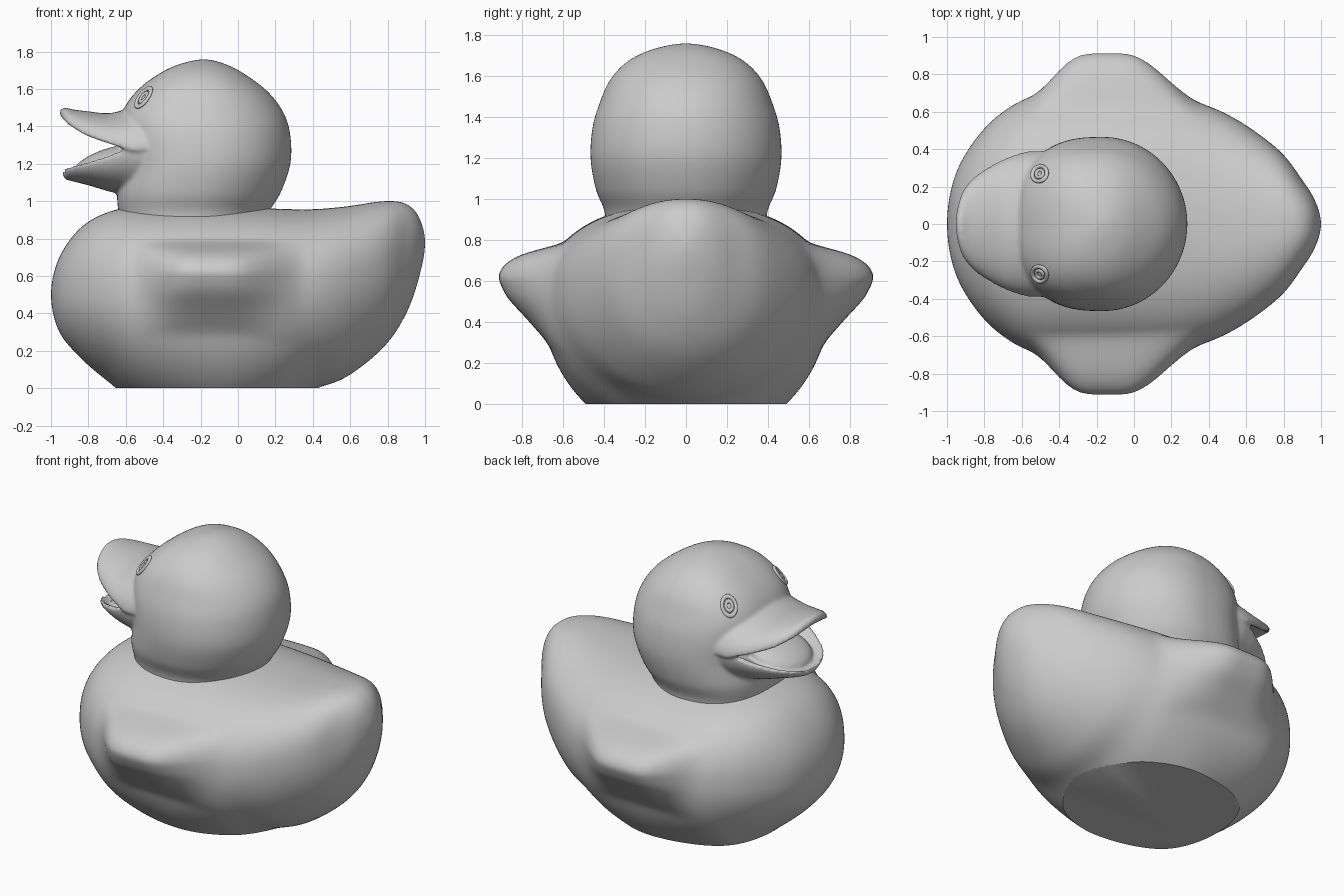
import bpy, bmesh, math
from mathutils import Vector
from mathutils.bvhtree import BVHTree

if "Cube" in bpy.data.objects:
    bpy.data.objects.remove(bpy.data.objects["Cube"])


def spline(stations, sub):
    """Dense Catmull-Rom rows; ends of zero width (4th value) close as round poles."""
    def phantom(end, nxt):
        p = [2 * a - b for a, b in zip(end, nxt)]
        if end[3] == 0:
            p[0] = nxt[0]
        return p
    pts = [phantom(stations[0], stations[1])] + list(stations) + [phantom(stations[-1], stations[-2])]
    rows = []
    for i in range(1, len(pts) - 2):
        for k in range(sub):
            t = k / sub
            rows.append([0.5 * (2 * b + (c - a) * t + (2 * a - 5 * b + 4 * c - d) * t * t
                                + (3 * b - a - 3 * c + d) * t ** 3)
                         for a, b, c, d in zip(*pts[i - 1:i + 3])])
    rows.append(list(stations[-1]))
    return rows


def loft(bm, stations, section, sub=10, n=160):
    rings = []
    for row in spline(stations, sub):
        rings.append([bm.verts.new(section(row, 2 * math.pi * j / n)) for j in range(n)])
    for r0, r1 in zip(rings, rings[1:]):
        for j in range(n):
            k = (j + 1) % n
            bm.faces.new((r0[j], r0[k], r1[k], r1[j]))
    for ring, st in ((rings[0], stations[0]), (rings[-1], stations[-1])):
        if st[3] != 0:
            bm.faces.new(ring)
    bmesh.ops.remove_doubles(bm, verts=bm.verts[:], dist=1e-5)
    bmesh.ops.recalc_face_normals(bm, faces=bm.faces[:])


def power(v, e):
    return math.copysign(abs(v) ** e, v)


def smoothstep(a, b, x):
    t = min(1, max(0, (x - a) / (b - a)))
    return t * t * (3 - 2 * t)


def make_object(name, bm):
    mesh = bpy.data.meshes.new(name)
    bm.to_mesh(mesh)
    bm.free()
    ob = bpy.data.objects.new(name, mesh)
    bpy.context.collection.objects.link(ob)
    bpy.ops.object.select_all(action='DESELECT')
    bpy.context.view_layer.objects.active = ob
    ob.select_set(True)
    return ob


# Cross-sections
def body_section(row, a):
    x, lo, hi, w, mid = row
    c, s = math.cos(a), math.sin(a)
    e = 2 / 2.3 if s > 0 else 1
    return (x, w * power(c, e), mid + (hi - mid if s > 0 else mid - lo) * power(s, e))


def head_section(row, a):
    z, front, back, w = row
    c, s = math.cos(a), math.sin(a)
    e = 2 / 2.6 if c < 0 else 1
    return ((front + back) / 2 + (back - front) / 2 * power(c, e), w * power(s, e), z)


def bill_section(row, a):
    x, rim, outer, w, inner = row
    c, s = math.cos(a), math.sin(a)
    if s >= 0:
        return (x, w * c, rim + (outer - rim) * s)
    return (x, 0.88 * w * c, rim + (inner - rim) * -s)


# Body: x, bottom, top, half width, height of widest point
bm = bmesh.new()
loft(bm, [(-1, .5, .5, 0, .5), (-.96, .31, .69, .25, .5), (-.85, .17, .85, .45, .5),
          (-.7, .04, .94, .6, .5), (-.5, -.1, .975, .69, .5), (-.1, -.2, .975, .70, .5),
          (.2, -.12, .96, .685, .51), (.4, -.01, .957, .63, .54), (.58, .06, .972, .54, .58),
          (.78, .22, 1.0, .39, .65), (.9, .40, .985, .235, .7), (.97, .6, .91, .12, .75),
          (1, .78, .78, 0, .78)], body_section, 11, 200)

# Wings: pull the flanks out to a side profile
wing = [(.26, .64), (.42, .78), (.52, .875), (.62, .92), (.68, .89), (.73, .81), (.765, .68), (.80, .5)]
for v in bm.verts:
    for (z0, y0), (z1, y1) in zip(wing, wing[1:]):
        if z0 <= v.co.z < z1:
            target = y0 + (y1 - y0) * (v.co.z - z0) / (z1 - z0)
            f = smoothstep(-.57, -.27, v.co.x) * (1 - smoothstep(-.05, .36, v.co.x))
            v.co.y += math.copysign(max(0, target - abs(v.co.y)) * f, v.co.y)
for i in range(6):
    bmesh.ops.smooth_vert(bm, verts=bm.verts[:], factor=0.5, use_axis_x=True, use_axis_y=True, use_axis_z=True)

# Flat base
bmesh.ops.bisect_plane(bm, geom=bm.verts[:] + bm.edges[:] + bm.faces[:], plane_co=(0, 0, 0),
                       plane_no=(0, 0, -1), clear_outer=True)
bmesh.ops.holes_fill(bm, edges=[e for e in bm.edges if e.is_boundary], sides=0)
bmesh.ops.recalc_face_normals(bm, faces=bm.faces[:])
make_object("body", bm)
bpy.ops.object.shade_smooth_by_angle(angle=math.radians(35))

# Head: z, front x, back x, half width
bm = bmesh.new()
loft(bm, [(.88, -.62, .14, .39), (.95, -.64, .17, .40), (1.05, -.645, .23, .44),
          (1.2, -.62, .28, .465), (1.35, -.63, .28, .455), (1.47, -.62, .245, .42),
          (1.58, -.55, .165, .37), (1.67, -.44, .05, .285), (1.73, -.32, -.06, .16),
          (1.758, -.18, -.18, 0)], head_section, 8, 96)
surface = BVHTree.FromBMesh(bm)

# Upper and lower bill: x, rim z, outer z, half width, inner z
loft(bm, [(-.45, 1.28, 1.52, .39, 1.3), (-.55, 1.27, 1.51, .39, 1.31), (-.62, 1.285, 1.485, .375, 1.34),
          (-.7, 1.31, 1.47, .345, 1.37), (-.8, 1.345, 1.48, .29, 1.395), (-.88, 1.39, 1.49, .225, 1.415),
          (-.93, 1.43, 1.5, .14, 1.44), (-.955, 1.475, 1.475, 0, 1.475)], bill_section, 8, 96)
loft(bm, [(-.45, 1.28, 1.02, .38, 1.2), (-.55, 1.28, 1.02, .375, 1.2), (-.62, 1.27, 1.035, .355, 1.19),
          (-.7, 1.24, 1.055, .32, 1.17), (-.8, 1.21, 1.085, .26, 1.15), (-.88, 1.19, 1.105, .19, 1.145),
          (-.925, 1.18, 1.12, .11, 1.15), (-.94, 1.16, 1.16, 0, 1.16)], bill_section, 8, 96)

# Tongue
geo = bmesh.ops.create_uvsphere(bm, u_segments=40, v_segments=24, radius=1)
for v in geo["verts"]:
    x, y, z = v.co
    v.co = (-.69 + .19 * x, .21 * y, 1.215 + .07 * z - .055 * -x)

make_object("head_with_bill", bm)
ob = bpy.context.object
rem = ob.modifiers.new("merge", 'REMESH')
rem.mode = 'VOXEL'
rem.voxel_size = 0.011
rem.use_smooth_shade = True
sm = ob.modifiers.new("soften", 'SMOOTH')
sm.factor = 0.5
sm.iterations = 6

# Eyes: two raised oval rings seated on the head surface
for side, name in ((-1, "left"), (1, "right")):
    loc, normal, _, _ = surface.find_nearest(Vector((-.5, side * .265, 1.55)))
    for part, major, minor in (("outer", .05, .012), ("inner", .024, .01)):
        bpy.ops.mesh.primitive_torus_add(major_radius=major, minor_radius=minor,
                                         major_segments=40, minor_segments=12,
                                         location=loc, rotation=normal.to_track_quat('Z', 'Y').to_euler())
        eye = bpy.context.object
        eye.name = f"eye_{part}_{name}"
        eye.scale = (.85, 1.2, .8)
        bpy.ops.object.shade_smooth()
